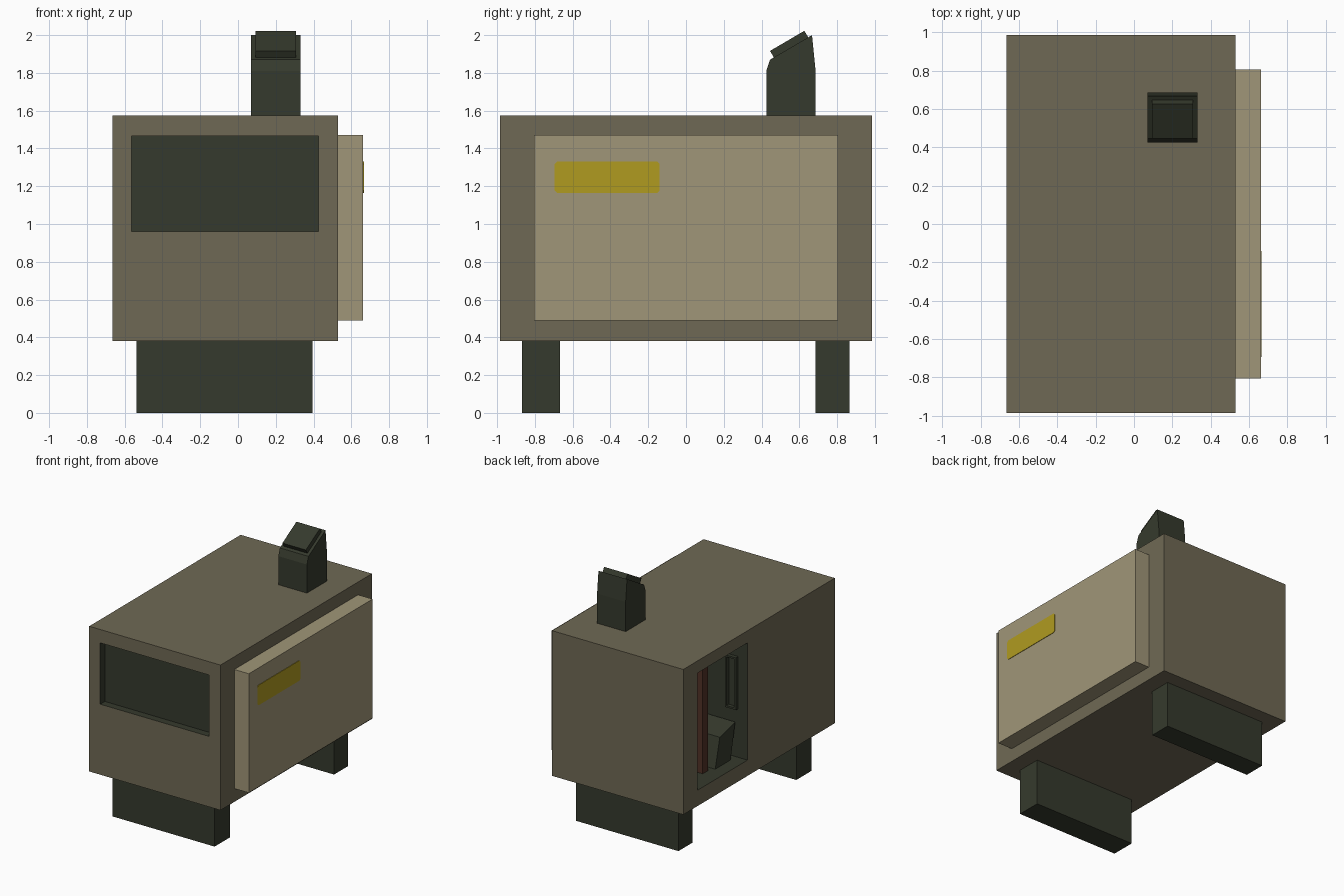
import bpy, bmesh
from mathutils import Vector

if "Cube" in bpy.data.objects:
    bpy.data.objects.remove(bpy.data.objects["Cube"])


def mat(name, rgb):
    m = bpy.data.materials.new(name)
    m.diffuse_color = (*rgb, 1)
    m.use_nodes = True
    m.node_tree.nodes["Principled BSDF"].inputs["Base Color"].default_value = m.diffuse_color
    return m


OLIVE = mat("olive drab", (0.159, 0.141, 0.089))
TAN = mat("tan", (0.352, 0.305, 0.188))
GREEN = mat("dark green", (0.036, 0.042, 0.026))
YELLOW = mat("yellow", (0.434, 0.328, 0.0144))
RED = mat("red brown", (0.085, 0.032, 0.02))


def finish(name, bm, m):
    bmesh.ops.recalc_face_normals(bm, faces=bm.faces)
    me = bpy.data.meshes.new(name)
    bm.to_mesh(me)
    bm.free()
    me.materials.append(m)
    ob = bpy.data.objects.new(name, me)
    bpy.context.collection.objects.link(ob)
    return ob


def box(name, x, y, z, m):
    bm = bmesh.new()
    bmesh.ops.create_cube(bm, size=1)
    for v in bm.verts:
        v.co = Vector([r[0] if c < 0 else r[1] for c, r in zip(v.co, (x, y, z))])
    return finish(name, bm, m)


def prism(name, profile, x0, x1, m, edit=None):
    """Extrude a (y, z) profile along x."""
    bm = bmesh.new()
    f = bm.faces.new([bm.verts.new((x0, y, z)) for y, z in profile])
    r = bmesh.ops.extrude_face_region(bm, geom=[f])
    for v in r["geom"]:
        if isinstance(v, bmesh.types.BMVert):
            v.co.x = x1
    bmesh.ops.recalc_face_normals(bm, faces=bm.faces)
    if edit:
        edit(bm)
    return finish(name, bm, m)


# Cabin with a shallow front window recess and a side doorway
cabin = box("cabin", (-0.665, 0.53), (-0.985, 0.985), (0.38, 1.575), OLIVE)
cutters = [
    box("window_cutter", (-0.565, 0.425), (-1.1, -0.925), (0.96, 1.465), OLIVE),
    box("doorway_cutter", (-0.8, 0.43), (0.15, 0.80), (0.51, 1.475), OLIVE),
]
for c in cutters:
    c.hide_render = True
    mod = cabin.modifiers.new("cut", 'BOOLEAN')
    mod.operation = 'DIFFERENCE'
    mod.solver = 'EXACT'
    mod.object = c
dg = bpy.context.evaluated_depsgraph_get()
cut_mesh = bpy.data.meshes.new_from_object(cabin.evaluated_get(dg))
cabin.modifiers.clear()
cabin.data = cut_mesh
for c in cutters:
    bpy.data.objects.remove(c)
cut_mesh.materials.clear()
cut_mesh.materials.append(OLIVE)
cut_mesh.materials.append(GREEN)
# Every face that lies inside the outer shell is lining
for p in cut_mesh.polygons:
    x, y, z = p.center
    inside = -0.66 < x < 0.525 and -0.98 < y < 0.98 and 0.385 < z < 1.57
    p.material_index = 1 if inside else 0

# Side panel and its yellow plate
box("side_panel", (0.53, 0.662), (-0.805, 0.805), (0.49, 1.47), TAN)
y0, y1, z0, z1, c = -0.695, -0.14, 1.165, 1.33, 0.012
prism("yellow_plate", [(y0 + c, z0), (y1 - c, z0), (y1, z0 + c), (y1, z1 - c),
                       (y1 - c, z1), (y0 + c, z1), (y0, z1 - c), (y0, z0 + c)],
      0.66, 0.666, YELLOW)

# Skids
for name, y in (("front_skid", (-0.868, -0.667)), ("rear_skid", (0.685, 0.865))):
    box(name, (-0.537, 0.395), y, (0.0, 0.38), GREEN)


# Roof periscope with a recessed sloping face
def recess(bm):
    f = max((f for f in bm.faces if f.normal.y < -0.3), key=lambda f: f.normal.z)
    bmesh.ops.inset_region(bm, faces=[f], thickness=0.033)
    r = bmesh.ops.extrude_face_region(bm, geom=[f])
    n = f.normal.copy()
    bmesh.ops.translate(bm, vec=n * -0.04,
                        verts=[v for v in r["geom"] if isinstance(v, bmesh.types.BMVert)])
    if f.is_valid:
        bmesh.ops.delete(bm, geom=[f], context='FACES_ONLY')


prism("periscope", [(0.425, 1.57), (0.425, 1.81), (0.445, 1.87), (0.667, 2.0),
                    (0.685, 1.82), (0.685, 1.57)], 0.07, 0.33, GREEN, recess)

# Interior: red backrest, console and wall frame
box("backrest", (-0.53, 0.2), (0.47, 0.54), (0.51, 1.38), RED)
prism("console", [(0.22, 0.51), (0.42, 0.51), (0.36, 0.75), (0.16, 0.80)],
      -0.56, 0.1, GREEN)
for x in ((-0.58, -0.565), (-0.495, -0.48)):
    box("frame_post", x, (0.14, 0.18), (0.91, 1.34), GREEN)
for z in ((0.91, 0.925), (1.325, 1.34)):
    box("frame_rail", (-0.58, -0.48), (0.14, 0.18), z, GREEN)
